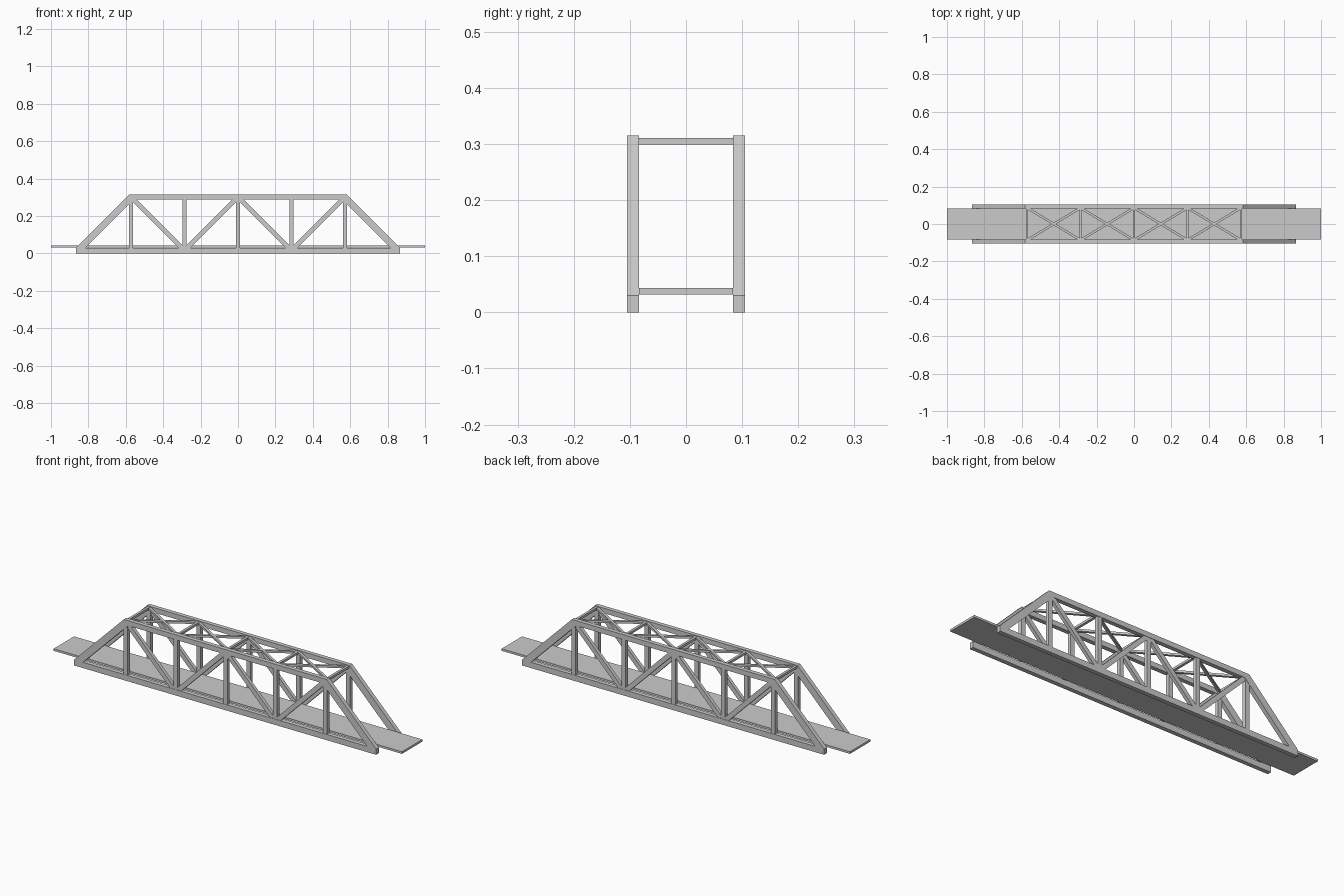
import bpy
from mathutils import Vector

if "Cube" in bpy.data.objects:
    bpy.data.objects.remove(bpy.data.objects["Cube"])

NODES = [-0.572, -0.286, 0.0, 0.286, 0.572]   # panel points along the span
Z_LOW, Z_TOP = 0.015, 0.302                   # chord centre lines
Y_TRUSS = 0.0945                              # truss plane distance from centre


def make(name, verts, faces):
    me = bpy.data.meshes.new(name)
    me.from_pydata([tuple(v) for v in verts], [], faces)
    ob = bpy.data.objects.new(name, me)
    bpy.context.collection.objects.link(ob)
    return ob


def prism(name, ring, offset):
    """Extrude a planar ring of points by an offset vector."""
    n = len(ring)
    ring = [Vector(p) for p in ring]
    verts = ring + [p + Vector(offset) for p in ring]
    faces = [list(range(n)), list(range(2 * n - 1, n - 1, -1))]
    faces += [[(i + 1) % n, i, n + i, n + (i + 1) % n] for i in range(n)]
    ob = make(name, verts, faces)
    import bmesh
    bm = bmesh.new()
    bm.from_mesh(ob.data)
    bmesh.ops.recalc_face_normals(bm, faces=bm.faces)
    bm.to_mesh(ob.data)
    bm.free()
    return ob


def strip(a, b, width):
    """Rectangle of given width around the 2D line a-b."""
    a, b = Vector(a), Vector(b)
    d = (b - a).normalized() * width / 2
    n = Vector((-d.y, d.x))
    return [a + n, b + n, b - n, a - n]


def truss_part(name, profile, thick):
    """XZ profile extruded in y around the truss plane."""
    y = side * Y_TRUSS - thick / 2
    return prism(name, [(p[0], y, p[1]) for p in profile], (0, thick, 0))


def flat_part(name, profile, z0, z1):
    """XY profile extruded in z."""
    return prism(name, [(p[0], p[1], z0) for p in profile], (0, 0, z1 - z0))


for side, label in ((-1, "front"), (1, "back")):
    # chords
    truss_part(label + "_bottom_chord",
               [(-0.867, 0), (0.867, 0), (0.867, 0.03), (-0.867, 0.03)], 0.022)
    truss_part(label + "_top_chord",
               [(-0.582, 0.315), (0.582, 0.315), (0.557, 0.289), (-0.557, 0.289)], 0.022)
    # sloping end posts
    for s in (-1, 1):
        truss_part(label + "_end_post",
                   [(s * 0.867, 0.03), (s * 0.582, 0.315),
                    (s * 0.557, 0.289), (s * 0.816, 0.03)], 0.022)
    # verticals
    for x in NODES:
        truss_part(label + "_vertical", strip((x, Z_LOW), (x, 0.295), 0.023), 0.019)
    # zigzag diagonals
    for i in range(4):
        za, zb = (Z_TOP, Z_LOW) if i % 2 == 0 else (Z_LOW, Z_TOP)
        truss_part(label + "_diagonal",
                   strip((NODES[i], za), (NODES[i + 1], zb), 0.024), 0.018)

# road deck
flat_part("deck", strip((-1, 0), (1, 0), 0.167), 0.032, 0.043)

# overhead struts and cross bracing
Y_IN = 0.086
for x in NODES:
    flat_part("top_strut", strip((x, -Y_IN), (x, Y_IN), 0.013), 0.299, 0.311)
for a, b in zip(NODES, NODES[1:]):
    for s in (-1, 1):
        flat_part("top_cross_brace", strip((a, -s * Y_IN), (b, s * Y_IN), 0.013),
                  0.2995, 0.3105)
